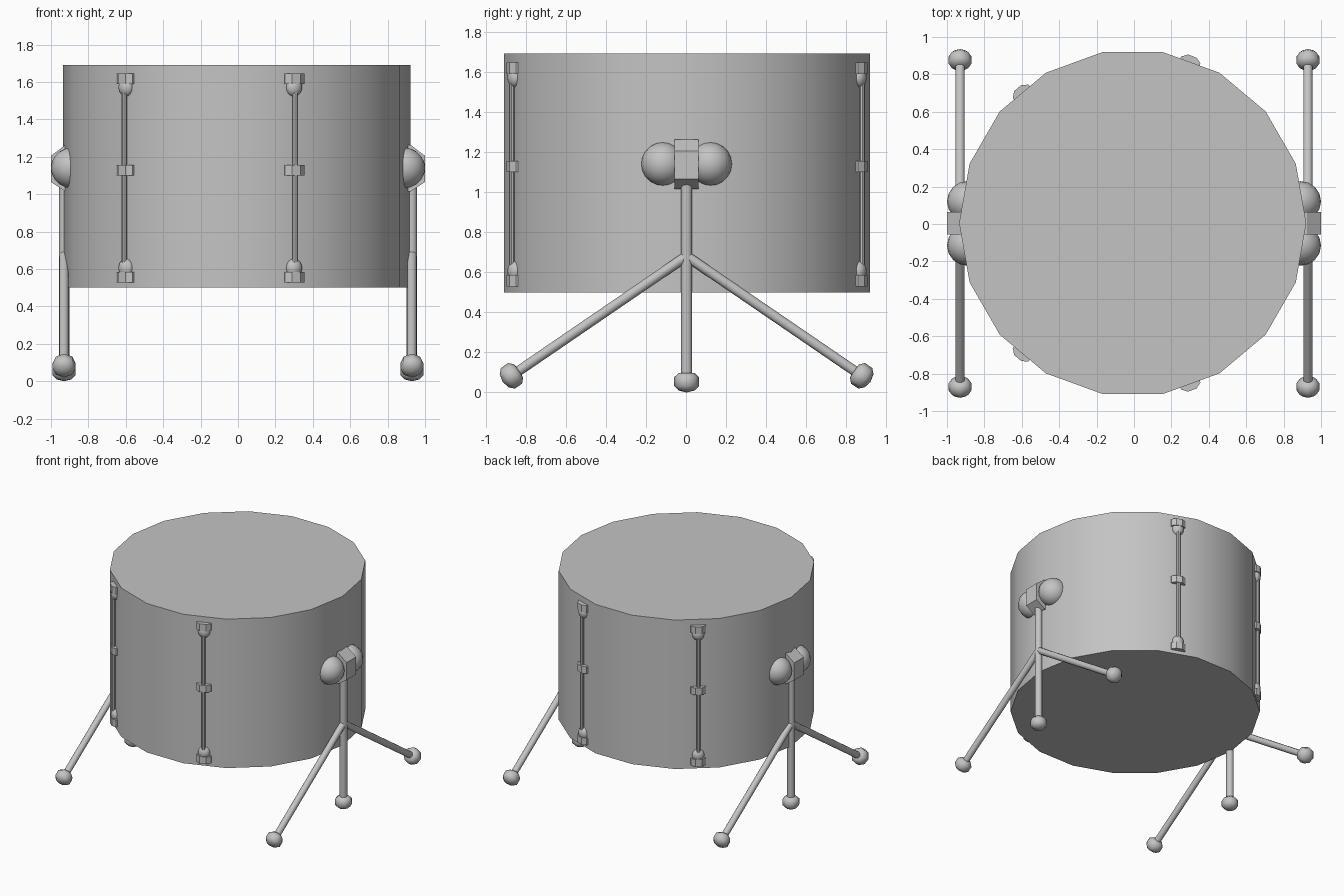
import bpy, bmesh, math
from mathutils import Vector, Matrix

if "Cube" in bpy.data.objects:
    bpy.data.objects.remove(bpy.data.objects["Cube"], do_unlink=True)

CENTRE = Vector((-0.007, 0.005, 0))

grey = bpy.data.materials.new("plain_grey")
grey.use_nodes = True
colour = (0.55, 0.55, 0.55, 1)
grey.diffuse_color = colour
grey.node_tree.nodes["Principled BSDF"].inputs["Base Color"].default_value = colour


def finish(bm, name, matrix, angle=40):
    """Turn a bmesh into a placed, shaded object."""
    bm.transform(matrix)
    bmesh.ops.recalc_face_normals(bm, faces=bm.faces)
    mesh = bpy.data.meshes.new(name)
    bm.to_mesh(mesh)
    bm.free()
    mesh.materials.append(grey)
    obj = bpy.data.objects.new(name, mesh)
    bpy.context.collection.objects.link(obj)
    if angle:
        bpy.ops.object.select_all(action='DESELECT')
        obj.select_set(True)
        bpy.context.view_layer.objects.active = obj
        bpy.ops.object.shade_smooth_by_angle(angle=math.radians(angle))
    return obj


def aligned(position, direction):
    return Matrix.Translation(position) @ Vector(direction).to_track_quat('Z', 'Y').to_matrix().to_4x4()


def rod(name, a, b, radius, sides=12):
    a, b = Vector(a), Vector(b)
    bm = bmesh.new()
    bmesh.ops.create_cone(bm, cap_ends=True, segments=sides, radius1=radius,
                          radius2=radius, depth=(b - a).length)
    finish(bm, name, aligned((a + b) / 2, b - a))


def ball(name, size, matrix):
    bm = bmesh.new()
    bmesh.ops.create_uvsphere(bm, u_segments=16, v_segments=10, radius=1)
    finish(bm, name, matrix @ Matrix.Diagonal((*size, 1)))


def prism(name, outline, depth, matrix):
    """Extrude an outline evenly to both sides of its plane."""
    bm = bmesh.new()
    face = bm.faces.new([bm.verts.new((x, y, -depth / 2)) for x, y in outline])
    top = bmesh.ops.extrude_face_region(bm, geom=[face])["geom"]
    bmesh.ops.translate(bm, vec=(0, 0, depth),
                        verts=[v for v in top if isinstance(v, bmesh.types.BMVert)])
    finish(bm, name, matrix, 0)


def foot(name, position, direction):
    """Rubber tip: a short lathed form with domed ends."""
    profile = [(0, -.052), (.04, -.042), (.062, -.02), (.062, .024), (.04, .045), (0, .05)]
    bm = bmesh.new()
    verts = [bm.verts.new((r, 0, z)) for r, z in profile]
    edges = [bm.edges.new(pair) for pair in zip(verts, verts[1:])]
    bmesh.ops.spin(bm, geom=verts + edges, axis=(0, 0, 1), cent=(0, 0, 0),
                   angle=math.tau, steps=8)
    bmesh.ops.remove_doubles(bm, verts=bm.verts, dist=0.0005)
    finish(bm, name, aligned(position, direction), 50)


# Drum body
bm = bmesh.new()
bmesh.ops.create_cone(bm, cap_ends=True, segments=18, radius1=.928, radius2=.928, depth=1.19)
bmesh.ops.rotate(bm, verts=bm.verts, matrix=Matrix.Rotation(math.radians(10), 3, 'Z'))
# Put a corner exactly on the side axis
corner = max(bm.verts, key=lambda v: v.co.x).co
turn = -math.atan2(corner.y, corner.x)
finish(bm, "drum_shell", Matrix.Translation(CENTRE + Vector((0, 0, 1.095))) @ Matrix.Rotation(turn, 4, 'Z'))

# Tension rods with their lugs
lug_outline = [(.89, -.055), (.925, -.055), (.948, -.025), (.948, .025), (.925, .055), (.89, .055)]
for label, degrees in (("back_left", 70.4), ("back_right", 130.4),
                       ("front_left", -70.4), ("front_right", -130.4)):
    spot = Matrix.Translation(CENTRE) @ Matrix.Rotation(math.radians(degrees), 4, 'Z')
    rod(label + "_tension_rod", spot @ Vector((.928, 0, .56)), spot @ Vector((.928, 0, 1.62)), .014, 8)
    for part, z in (("upper", 1.617), ("middle", 1.128), ("lower", .557)):
        prism(f"{label}_{part}_lug", lug_outline, .056, spot @ Matrix.Translation((0, 0, z)))
    for part, z in (("upper", 1.572), ("lower", .605)):
        ball(f"{label}_{part}_knob", (.036, .045, .05), spot @ Matrix.Translation((.912, 0, z)))

# Side stands: clamp, knobs, post, splayed legs and feet
clamp = [(.87, 1.265), (.925, 1.262), (1, 1.205), (1, 1.065), (.925, 1.015), (.87, 1.015)]
for label, side in (("left", 1), ("right", -1)):
    x = side * .93
    flat = Matrix.Rotation(math.pi / 2, 4, 'X')
    prism(label + "_clamp", [(side * px, pz) for px, pz in clamp], .12,
          Matrix.Translation((0, .003, 0)) @ flat)
    rod(label + "_post", (x, .003, .06), (x, .003, 1.08), .028)
    foot(label + "_middle_foot", (x, .003, .052), (0, 0, 1))
    for end, s in (("back", 1), ("front", -1)):
        ball(f"{label}_{end}_clamp_knob", (.11, .108, .108),
             Matrix.Translation((side * .89, s * .118 + .003, 1.14)))
        hip, tip = Vector((x, .003, .68)), Vector((x, s * .875 + .003, .082))
        rod(f"{label}_{end}_leg", hip, tip, .025)
        foot(f"{label}_{end}_foot", tip, hip - tip)
